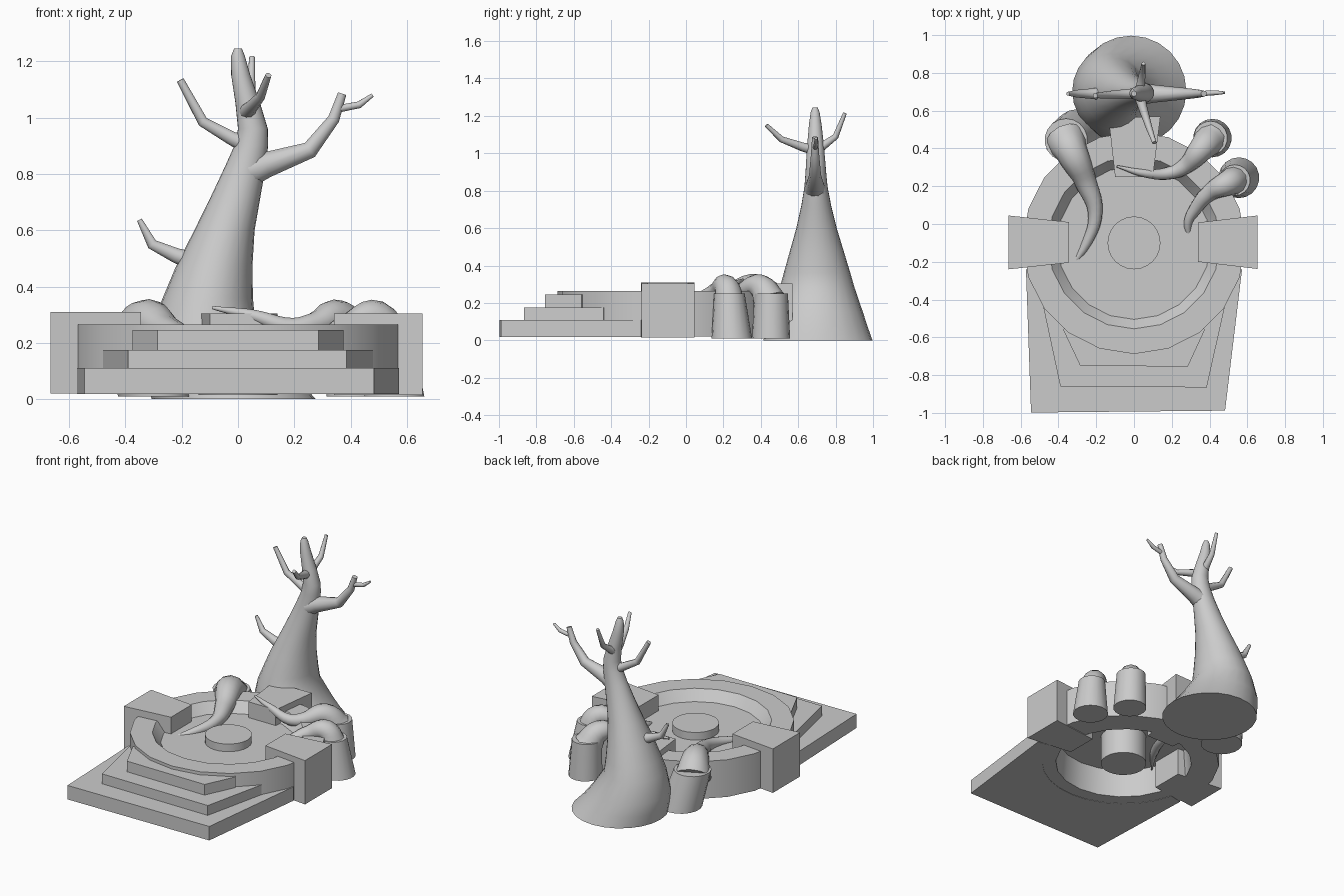
import bpy, bmesh, math

if "Cube" in bpy.data.objects:
    bpy.data.objects.remove(bpy.data.objects["Cube"])

CY = -0.1  # centre of the round basin


def finish(name, bm, smooth=True):
    bmesh.ops.recalc_face_normals(bm, faces=bm.faces)
    me = bpy.data.meshes.new(name)
    bm.to_mesh(me)
    bm.free()
    ob = bpy.data.objects.new(name, me)
    bpy.context.collection.objects.link(ob)
    if smooth:
        shade(ob)
    return ob


def shade(ob, angle=40):
    bpy.ops.object.select_all(action='DESELECT')
    ob.select_set(True)
    bpy.context.view_layer.objects.active = ob
    bpy.ops.object.shade_smooth_by_angle(angle=math.radians(angle))


def loft(name, rings, caps=True, closed=False):
    """Skin a list of equal-length point rings."""
    bm = bmesh.new()
    vs = [[bm.verts.new(p) for p in r] for r in rings]
    n = len(vs[0])
    pairs = list(zip(vs, vs[1:])) + ([(vs[-1], vs[0])] if closed else [])
    for a, b in pairs:
        for i in range(n):
            j = (i + 1) % n
            bm.faces.new((a[i], a[j], b[j], b[i]))
    if caps:
        bm.faces.new(vs[0])
        bm.faces.new(vs[-1])
    return finish(name, bm)


def circle(cx, cy, z, r, n, ry=None):
    ry = ry or r
    return [(cx + r * math.cos(2 * math.pi * i / n - math.pi / 2),
             cy + ry * math.sin(2 * math.pi * i / n - math.pi / 2), z) for i in range(n)]


def prism(name, outline, z0, z1):
    return loft(name, [[(x, y, z) for x, y in outline] for z in (z0, z1)])


def tube(name, pts, bezier=False, sides=3):
    """Tapered tube through (x, y, z, radius) points."""
    cu = bpy.data.curves.new(name, 'CURVE')
    cu.dimensions = '3D'
    cu.bevel_depth = 1
    cu.bevel_resolution = sides
    cu.resolution_u = 5
    cu.use_fill_caps = True
    sp = cu.splines.new('BEZIER' if bezier else 'POLY')
    points = sp.bezier_points if bezier else sp.points
    points.add(len(pts) - 1)
    for p, (x, y, z, r) in zip(points, pts):
        p.co = (x, y, z) if bezier else (x, y, z, 1)
        p.radius = r
        if bezier:
            p.handle_left_type = p.handle_right_type = 'AUTO'
    ob = bpy.data.objects.new(name, cu)
    bpy.context.collection.objects.link(ob)
    bpy.ops.object.select_all(action='DESELECT')
    ob.select_set(True)
    bpy.context.view_layer.objects.active = ob
    bpy.ops.object.convert(target='MESH')
    shade(bpy.context.view_layer.objects.active, 50)


# basin wall with a sloped inner lip, floor and centre pedestal
wall = [(.588, .02), (.588, .265), (.455, .265), (.405, .2), (.418, .02)]
loft("basin_wall", [circle(0, CY, z, r, 20) for r, z in wall], caps=False, closed=True)
bm = bmesh.new()
bm.faces.new([bm.verts.new(p) for p in circle(0, CY, .2, .406, 20)])
finish("basin_floor", bm, False)
loft("centre_pedestal", [circle(0, CY, z, .14, 24) for z in (.015, .25)])

# front steps, their backs curved to sit inside the wall
steps = [
    [(-.545, -.998), (.482, -.988), (.572, -.24), 14, (-.572, -.24), .018, .11],
    [(-.39, -.86), (.385, -.865), (.48, -.44), 35, (-.48, -.44), .022, .175],
    [(-.285, -.75), (.285, -.755), (.375, -.56), 52, (-.375, -.56), .026, .245],
]
for k, (a, b, c, ang, d, z0, z1) in enumerate(steps):
    arc = []
    for i in range(13):
        t = math.radians(-ang - (180 - 2 * ang) * i / 12)
        arc.append((.5 * math.cos(t), CY + .5 * math.sin(t)))
    prism(f"front_step_{k + 1}", [a, b, c] + arc + [d], z0, z1)

# wedge blocks on the wall
prism("left_block", [(-.665, -.24), (-.345, -.205), (-.345, .01), (-.665, .045)], .02, .31)
prism("right_block", [(.34, -.2), (.655, -.238), (.655, .045), (.34, .008)], .015, .304)
prism("back_block", [(-.1, .25), (.1, .25), (.14, .57), (-.135, .56)], .02, .304)

# trunk: (z, centre x, radius in x, radius in y)
trunk = [(0, -.015, .292, .292), (.07, -.055, .265, .268), (.15, -.09, .237, .243),
         (.28, -.12, .18, .2), (.36, -.107, .16, .178), (.47, -.085, .136, .146),
         (.6, -.048, .107, .108), (.72, -.008, .088, .08), (.82, .024, .073, .062),
         (.9, .047, .06, .055), (.96, .053, .053, .051), (1.05, .035, .044, .044),
         (1.15, .01, .034, .034), (1.22, 0, .024, .024), (1.245, 0, .014, .014)]
loft("tree_trunk", [circle(x, .705 - .012 * z, z, r, 24, ry) for z, x, r, ry in trunk])

# branches
branches = {
    "right_branch": [(.04, .69, .81, .06), (.1, .69, .832, .048), (.255, .69, .885, .032),
                     (.34, .69, .995, .022), (.37, .69, 1.085, .016)],
    "right_twig": [(.35, .69, 1.03, .014), (.43, .695, 1.045, .013), (.478, .695, 1.08, .007)],
    "left_upper_branch": [(.03, .69, .905, .034), (-.02, .69, .925, .026),
                          (-.125, .685, .985, .02), (-.205, .68, 1.133, .014)],
    "left_lower_branch": [(-.16, .69, .49, .035), (-.22, .69, .51, .028),
                          (-.305, .69, .55, .02), (-.35, .69, .637, .01)],
    "front_branch": [(.03, .68, 1.02, .03), (.045, .62, 1.035, .024),
                     (.08, .51, 1.075, .017), (.108, .43, 1.15, .011)],
    "back_branch": [(.03, .7, 1.02, .03), (.035, .74, 1.045, .022),
                    (.045, .8, 1.09, .017), (.05, .85, 1.215, .01)],
}
for name, pts in branches.items():
    tube(name, pts)

# conical stumps: base and top as (x, y, z, radius)
stumps = {
    "left_stump": [(-.3, .48, .01, .128), (-.36, .445, .25, .113)],
    "back_right_stump": [(.415, .455, .01, .102), (.405, .455, .25, .09)],
    "right_stump": [(.555, .245, .01, .108), (.533, .232, .25, .082)],
}
for name, ends in stumps.items():
    loft(name, [circle(x, y, z, r, 18) for x, y, z, r in ends])

# arching roots growing out of the stumps into long tapering tips
roots = {
    "left_root": [(-.362, .446, .2, .113), (-.33, .38, .27, .085),
                  (-.255, .22, .24, .058), (-.205, .06, .22, .038), (-.25, -.1, .2, .026),
                  (-.36, -.26, .175, .004)],
    "back_right_root": [(.405, .452, .2, .09), (.355, .395, .287, .067),
                        (.27, .305, .265, .043), (.19, .27, .255, .034), (.06, .268, .295, .022),
                        (-.09, .305, .325, .006)],
    "right_root": [(.533, .232, .2, .082), (.49, .213, .287, .065),
                   (.4, .165, .265, .045), (.325, .08, .225, .034), (.285, 0, .2, .022),
                   (.305, -.105, .17, .004)],
}
for name, pts in roots.items():
    tube(name, pts, bezier=True, sides=4)
